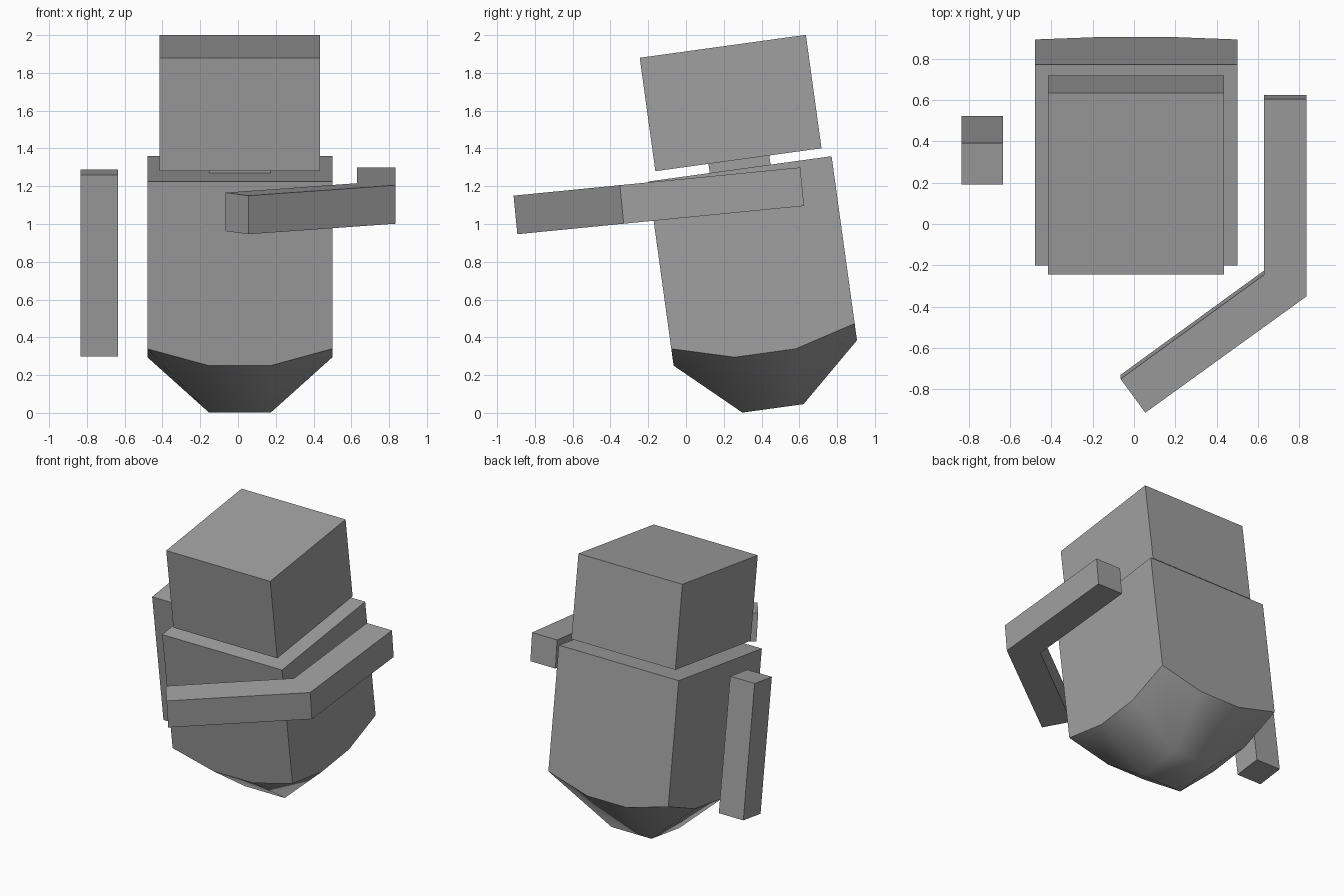
import bpy, bmesh, math
from mathutils import Matrix, Vector

if "Cube" in bpy.data.objects:
    bpy.data.objects.remove(bpy.data.objects["Cube"])

LEAN = math.radians(7.85)

grey = bpy.data.materials.new("plain grey")
grey.diffuse_color = (0.35, 0.35, 0.35, 1)
grey.use_nodes = True
grey.node_tree.nodes["Principled BSDF"].inputs["Base Color"].default_value = grey.diffuse_color


def finish(name, bm):
    bmesh.ops.recalc_face_normals(bm, faces=bm.faces)
    mesh = bpy.data.meshes.new(name)
    bm.to_mesh(mesh)
    bm.free()
    mesh.materials.append(grey)
    obj = bpy.data.objects.new(name, mesh)
    bpy.context.collection.objects.link(obj)
    return obj


def leaning(x, y, z):
    """Frame at a part's front top edge, leaning backwards at the bottom."""
    return Matrix.Translation((x, y, z)) @ Matrix.Rotation(LEAN, 4, 'X')


def leaning_box(name, x, y, z, width, depth, height):
    """Box hanging below its front top edge at (x, y, z)."""
    bm = bmesh.new()
    bmesh.ops.create_cube(bm, size=1)
    bmesh.ops.scale(bm, vec=(width, depth, height), verts=bm.verts)
    bmesh.ops.translate(bm, vec=(0, depth / 2, -height / 2), verts=bm.verts)
    bm.transform(leaning(x, y, z))
    return finish(name, bm)


# Head and neck
leaning_box("head", 0.01, -0.245, 1.88, 0.85, 0.888, 0.606)
leaning_box("neck", 0.01, 0.118, 1.325, 0.325, 0.325, 0.06)

# Body: square block whose underside is a 3x3 grid bulging downwards
W, H = 0.98, 0.894
bm = bmesh.new()
grid = [[None] * 4 for _ in range(4)]
for i in range(4):
    for j in range(4):
        inner = (i in (1, 2)) + (j in (1, 2))
        drop = (0, 0.09, 0.386)[inner]
        grid[i][j] = bm.verts.new((W * (i / 3 - 0.5), W * j / 3, -H - drop))
for i in range(3):
    for j in range(3):
        f = bm.faces.new((grid[i][j], grid[i + 1][j],
                          grid[i + 1][j + 1], grid[i][j + 1]))
        f.smooth = True
top = {(i, j): bm.verts.new((W * (i / 3 - 0.5), W * j / 3, 0))
       for i in (0, 3) for j in (0, 3)}
bm.faces.new((top[0, 0], top[3, 0], top[3, 3], top[0, 3]))
for k in (0, 3):
    bm.faces.new([grid[i][k] for i in range(4)] + [top[3, k], top[0, k]])
    bm.faces.new([grid[k][j] for j in range(4)] + [top[k, 3], top[k, 0]])
for e in bm.edges:
    e.smooth = all(f.smooth for f in e.link_faces)
bm.transform(leaning(0.01, -0.20, 1.225))
finish("body", bm)

# Hanging arm
leaning_box("hanging_arm", -0.735, 0.19, 1.26, 0.2, 0.203, 0.97)

# Bent arm: mitred outline on a gently sloping plane, given thickness
SLOPE = 0.0985
outline = [(0.63, 0.605), (0.63, -0.245), (-0.065, -0.75),
           (0.055, -0.913), (0.835, -0.35), (0.835, 0.605)]
down = Vector((0, SLOPE, -1)).normalized() * 0.205
bm = bmesh.new()
upper = [bm.verts.new((x, y, 1.24 + SLOPE * y)) for x, y in outline]
lower = [bm.verts.new(v.co + down) for v in upper]
n = len(outline)
# The surface is split along the elbow
for ring in (upper, lower):
    bm.faces.new((ring[0], ring[1], ring[4], ring[5]))
    bm.faces.new((ring[1], ring[2], ring[3], ring[4]))
for a in range(n):
    b = (a + 1) % n
    bm.faces.new((upper[a], upper[b], lower[b], lower[a]))
finish("bent_arm", bm)
